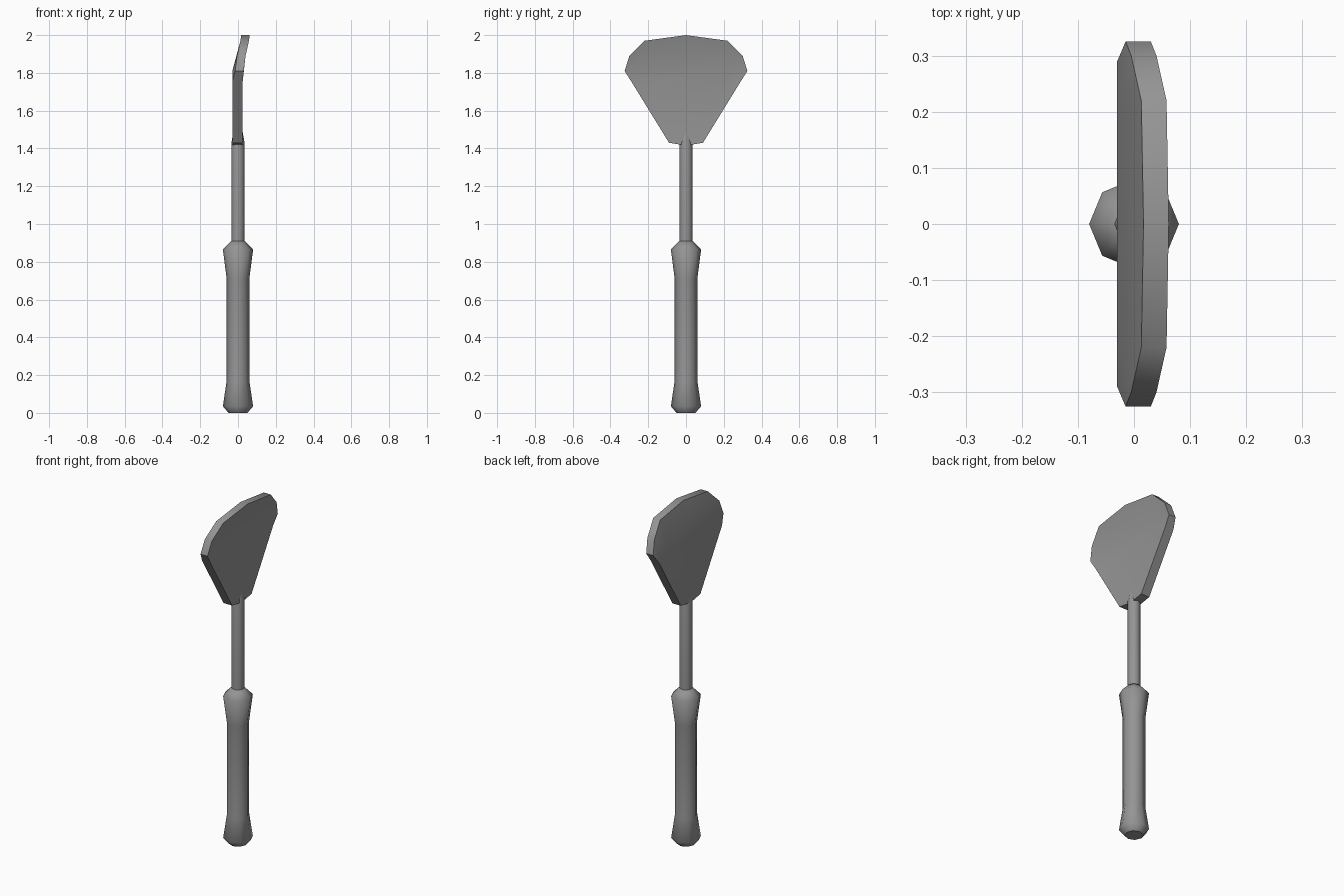
import bpy, bmesh
from math import pi, cos, sin, radians

if "Cube" in bpy.data.objects:
    bpy.data.objects.remove(bpy.data.objects["Cube"])

grey = bpy.data.materials.new("grey metal")
grey.use_nodes = True
grey.diffuse_color = (0.3, 0.3, 0.3, 1)
grey.node_tree.nodes["Principled BSDF"].inputs["Base Color"].default_value = (0.3, 0.3, 0.3, 1)


def finish(name, bm, angle):
    bmesh.ops.recalc_face_normals(bm, faces=bm.faces)
    mesh = bpy.data.meshes.new(name)
    bm.to_mesh(mesh)
    bm.free()
    obj = bpy.data.objects.new(name, mesh)
    bpy.context.collection.objects.link(obj)
    mesh.materials.append(grey)
    bpy.ops.object.select_all(action="DESELECT")
    obj.select_set(True)
    bpy.context.view_layer.objects.active = obj
    bpy.ops.object.shade_smooth_by_angle(angle=radians(angle))


def lathe(name, profile, sides=8):
    """Closed turned shape from (radius, height) pairs."""
    bm = bmesh.new()
    rings = [[bm.verts.new((r * cos(2 * pi * i / sides), r * sin(2 * pi * i / sides), z))
              for i in range(sides)] for r, z in profile]
    for low, high in zip(rings, rings[1:]):
        for i in range(sides):
            j = (i + 1) % sides
            bm.faces.new((low[i], low[j], high[j], high[i]))
    bm.faces.new(rings[0])
    bm.faces.new(rings[-1])
    finish(name, bm, 50)


# Grip with flared ends, and the thin rod with a tapered tip
lathe("handle", [(.05, 0), (.08, .035), (.06, .17), (.06, .71), (.08, .865), (.035, .91)])
lathe("rod", [(.035, .9), (.035, 1.43), (.024, 1.49)])

# Blade: half of one face as (x, y, z), mirrored across y, then thickened along x
half = {"neck": (-.03, .09, 1.43), "side": (-.03, .29, 1.755), "bend": (-.03, .22, 1.81),
        "corner": (-.015, .325, 1.81), "shoulder": (-.005, .3, 1.89), "top": (.013, .22, 1.97)}
bm = bmesh.new()
base = bm.verts.new((-.03, 0, 1.415))
crown = bm.verts.new((.017, 0, 2))
L = {k: bm.verts.new(p) for k, p in half.items()}
R = {k: bm.verts.new((x, -y, z)) for k, (x, y, z) in half.items()}
bm.faces.new((base, L["neck"], L["side"], L["bend"], R["bend"], R["side"], R["neck"]))
bm.faces.new((R["bend"], L["bend"], L["top"], crown, R["top"]))
for s in (L, R):
    bm.faces.new([s[k] for k in ("side", "corner", "shoulder", "bend")])
    bm.faces.new([s[k] for k in ("bend", "shoulder", "top")])
bmesh.ops.recalc_face_normals(bm, faces=bm.faces)
extruded = bmesh.ops.extrude_face_region(bm, geom=bm.faces[:], use_keep_orig=True)
for v in extruded["geom"]:
    if isinstance(v, bmesh.types.BMVert):
        v.co.x += .055 if v.co.z < 1.8 else .045
finish("blade", bm, 40)
